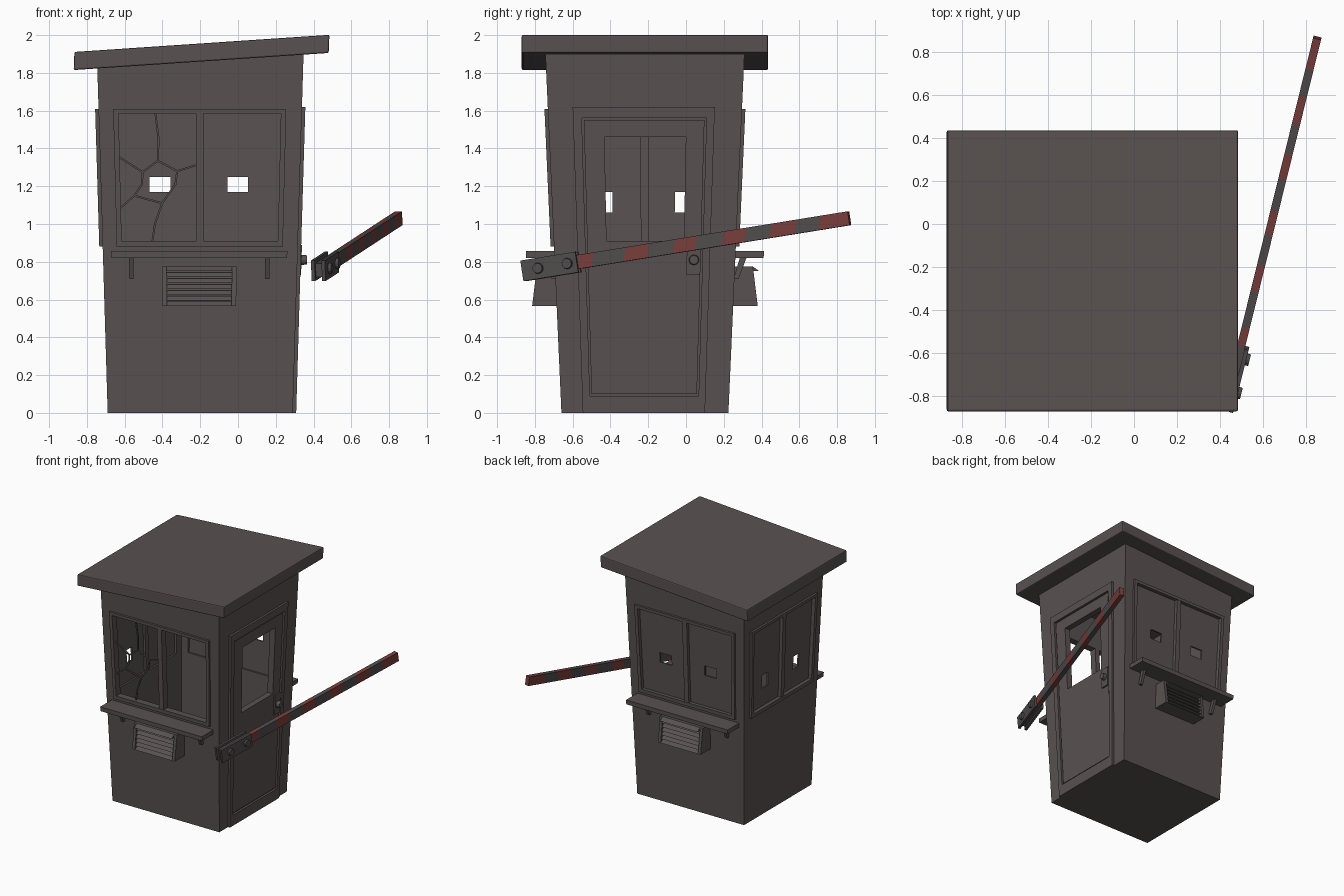
import bpy, bmesh, math
from mathutils import Vector, Matrix

if "Cube" in bpy.data.objects:
    bpy.data.objects.remove(bpy.data.objects["Cube"])

CX, CY = -0.20, -0.2175          # booth centre


def material(name, rgb):
    m = bpy.data.materials.new(name)
    m.diffuse_color = (*rgb, 1)
    m.use_nodes = True
    m.node_tree.nodes["Principled BSDF"].inputs["Base Color"].default_value = m.diffuse_color
    return m


BROWN = material("weathered_brown", (0.100, 0.083, 0.082))
RED = material("barrier_red", (0.185, 0.048, 0.044))
GREY = material("barrier_grey", (0.080, 0.072, 0.073))


def hx(z): return 0.490 + 0.0300 * z
def hy(z): return 0.442 + 0.0447 * z


def pt(side, u, z, d):
    """Point on a tapered wall: u along it, z up, d outward."""
    if side in "front back":
        s = -1 if side == "front" else 1
        return Vector((CX + u * hx(z) / hx(1), CY + s * (hy(z) + d), z))
    s = -1 if side == "left" else 1
    return Vector((CX + s * (hx(z) + d), CY + u * hy(z) / hy(1), z))


def panel(side, u0, u1, z0, z1, d0, d1, t0=None, t1=None):
    """Eight corners of a block on a wall; t0/t1 are depths at its top."""
    t0 = d0 if t0 is None else t0
    t1 = d1 if t1 is None else t1
    return [pt(side, u, z, d) for z, a, b in ((z0, d0, d1), (z1, t0, t1))
            for u, d in ((u0, a), (u1, a), (u1, b), (u0, b))]


def around(side, o, h, d0, d1, t0=None, t1=None):
    """Four blocks filling outer rectangle o except hole h."""
    return [panel(side, *r, d0, d1, t0, t1) for r in (
        (o[0], h[0], o[2], o[3]), (h[1], o[1], o[2], o[3]),
        (h[0], h[1], o[2], h[2]), (h[0], h[1], h[3], o[3]))]


def finish(name, bm, mats):
    bmesh.ops.recalc_face_normals(bm, faces=bm.faces)
    me = bpy.data.meshes.new(name)
    bm.to_mesh(me)
    bm.free()
    for m in mats:
        me.materials.append(m)
    ob = bpy.data.objects.new(name, me)
    bpy.context.collection.objects.link(ob)
    return ob


def blocks(name, boxes, mat=BROWN):
    bm = bmesh.new()
    for c in boxes:
        v = [bm.verts.new(p) for p in c]
        for f in ((0, 1, 2, 3), (4, 5, 6, 7), (0, 1, 5, 4),
                  (1, 2, 6, 5), (2, 3, 7, 6), (3, 0, 4, 7)):
            bm.faces.new([v[i] for i in f])
    return finish(name, bm, [mat])


def rod(name, a, b, r, mat=BROWN, n=12):
    axis = b - a
    bm = bmesh.new()
    bmesh.ops.create_cone(bm, cap_ends=True, segments=n, radius1=r, radius2=r * 0.85,
                          depth=axis.length,
                          matrix=Matrix.Translation((a + b) / 2)
                          @ axis.to_track_quat('Z', 'Y').to_matrix().to_4x4())
    return finish(name, bm, [mat])


def roof_z(x): return 1.815 + 0.067 * (x + 0.87)   # sloping underside


def shell(z0, inset, lift):
    """Tapered solid whose top follows the roof slope."""
    out = []
    for top in (0, 1):
        for sx, sy in ((-1, -1), (1, -1), (1, 1), (-1, 1)):
            z = roof_z(CX + sx * 0.54) + lift if top else z0
            out.append(Vector((CX + sx * (hx(z) - inset), CY + sy * (hy(z) - inset), z)))
    return out


# Booth shell, hollowed and pierced by the window and door openings
WIN = (-0.445, 0.440, 0.88, 1.61)
OPEN = (-0.418, 0.413, 0.91, 1.585)
LWIN = (-0.41, 0.41, 0.88, 1.61)
LOPEN = (-0.38, 0.38, 0.91, 1.585)
DOORWIN = (-0.205, 0.208, 0.91, 1.46)
body = blocks("booth_walls", [shell(0, 0, 0.03)])
cuts = [shell(0.05, 0.04, 0.08)]
for side, o in (("front", OPEN), ("back", OPEN), ("left", LOPEN), ("right", DOORWIN)):
    cuts.append(panel(side, *o, -0.1, 0.1))
for c in cuts:
    cutter = blocks("cutter", [c])
    cutter.hide_render = True
    mod = body.modifiers.new("cut", 'BOOLEAN')
    mod.operation, mod.solver, mod.object = 'DIFFERENCE', 'EXACT', cutter
    bpy.context.view_layer.objects.active = body
    bpy.ops.object.modifier_apply(modifier=mod.name)
    bpy.data.objects.remove(cutter)

# Sloping roof slab
X0, X1, Y0, Y1, T = -0.87, 0.48, -0.87, 0.435, 0.096
roof = blocks("roof", [[Vector((x + (-0.0 if not t else 0.004), y, roof_z(x) + t))
                        for t in (0, T) for x, y in ((X0, Y0), (X1, Y0), (X1, Y1), (X0, Y1))]])
bev = roof.modifiers.new("soft_edges", 'BEVEL')
bev.width, bev.segments = 0.008, 2

# Window frames with a central mullion
for side, w, o in (("front", WIN, OPEN), ("back", WIN, OPEN), ("left", LWIN, LOPEN)):
    blocks(side + "_window_frame", around(side, w, o, -0.005, 0.018)
           + [panel(side, -0.022, 0.018, o[2], o[3], -0.042, 0.015)])

# Solid panes with small openings at the back and left
for side, o, holes in (
        ("back", OPEN, ((-0.265, -0.155, 1.17, 1.25), (0.143, 0.25, 1.17, 1.25))),
        ("left", LOPEN, ((-0.24, -0.17, 1.06, 1.17), (0.157, 0.235, 1.06, 1.17)))):
    blocks(side + "_window_panes",
           around(side, (o[0], -0.022, o[2], o[3]), holes[0], -0.025, -0.012)
           + around(side, (0.018, o[1], o[2], o[3]), holes[1], -0.025, -0.012))

# Cracks across the left front window
ring = [(-.50, 1.275), (-.42, 1.335), (-.32, 1.28), (-.33, 1.21),
        (-.40, 1.11), (-.545, 1.15), (-.505, 1.21)]
paths = [ring + ring[:1], [(-.63, 1.36), ring[0]],
         [(-.43, 1.59), (-.415, 1.45), ring[1]], [(-.21, 1.315), ring[2]],
         [ring[4], (-.44, 1.0), (-.455, .905)], [ring[5], (-.62, 1.085)]]
strips = []
for path in paths:
    for a, b in zip(path, path[1:]):
        a, b = Vector(a), Vector(b)
        n = Vector((a.y - b.y, b.x - a.x)).normalized() * 0.005
        e = (b - a).normalized() * 0.003
        quad = (a - e - n, b + e - n, b + e + n, a - e + n)
        strips.append([pt("front", q.x - CX, q.y, d) for d in (-0.018, -0.008) for q in quad])
blocks("window_cracks", strips)

# Ledge, brackets and louvred vent on the front and the back
for side in ("front", "back"):
    blocks(side + "_ledge", [panel(side, -0.475, 0.465, 0.82, 0.856, -0.01, 0.15)])
    blocks(side + "_ledge_brackets",
           [panel(side, u - 0.012, u + 0.012, 0.71, 0.825, -0.005, 0.022, 0.025, 0.06)
            for u in (-0.37, 0.36)])
    box, hole = (-0.205, 0.195, 0.565, 0.775), (-0.18, 0.17, 0.592, 0.75)
    blocks(side + "_vent_box", around(side, box, hole, -0.01, 0.13, -0.01, 0.095)
           + [panel(side, *hole, -0.005, 0.075, -0.005, 0.06)])
    step = (hole[3] - hole[2]) / 5
    blocks(side + "_vent_slats",
           [panel(side, hole[0], hole[1], hole[2] + i * step + 0.004, hole[2] + (i + 1) * step - 0.006,
                  0.06, 0.121 - 0.005 * i, 0.05, 0.098 - 0.005 * i) for i in range(5)])

# Door with raised frame, leaf and handle
LEAF = (-0.318, 0.310, 0.09, 1.56)
blocks("door_frame", around("right", (-0.362, 0.350, 0.0, 1.62), LEAF, -0.005, 0.018))
blocks("door_leaf", around("right", (-0.308, 0.300, 0.10, 1.55), DOORWIN, -0.005, 0.010))
blocks("door_handle_plate", [panel("right", 0.225, 0.30, 0.73, 0.89, 0.005, 0.022)])
rod("door_knob", pt("right", 0.264, 0.81, 0.015), pt("right", 0.264, 0.81, 0.052), 0.028)

# Striped barrier arm, lofted through slanted sections
A, B = Vector((0.425, -0.86, 0.752)), Vector((0.852, 0.868, 1.031))
along = (B - A).normalized()
across = along.cross(Vector((0, 0, 1))).normalized()
up = across.cross(along)


def arm(y, s=0.0, n=0.0):
    return A.lerp(B, (y - A.y) / (B.y - A.y)) + across * s + up * n


stops = [-0.84, -0.57, -0.49, -0.32, -0.195, -0.06, 0.055, 0.20, 0.32, 0.45, 0.585, 0.71, 0.865]
bm = bmesh.new()
previous = None
for i, y in enumerate(stops):
    slant = 0 if i in (0, len(stops) - 1) else 0.012
    sec = [bm.verts.new(arm(y + slant * n, s * 0.019, n * 0.037))
           for s, n in ((-1, -1), (1, -1), (1, 1), (-1, 1))]
    if previous:
        for k in range(4):
            f = bm.faces.new((previous[k], previous[k - 1], sec[k - 1], sec[k]))
            f.material_index = (i + 1) % 2      # alternate grey and red
    if i in (0, len(stops) - 1):
        bm.faces.new(sec).material_index = 1 if i else 0
    previous = sec
finish("barrier_arm", bm, [GREY, RED])

# Clamp plates and bolts at the barrier pivot
blocks("barrier_clamp", [[arm(y, s, n) for y in (-0.86, -0.57)
                          for s, n in ((a, -0.055), (b, -0.055), (b, 0.055), (a, 0.055))]
                         for a, b in ((-0.038, -0.019), (0.019, 0.038))], GREY)
for name, y in (("rear", -0.775), ("front", -0.62)):
    for s in (-1, 1):
        rod(f"barrier_{name}_bolt", arm(y, s * 0.03), arm(y, s * 0.054), 0.031, GREY)
